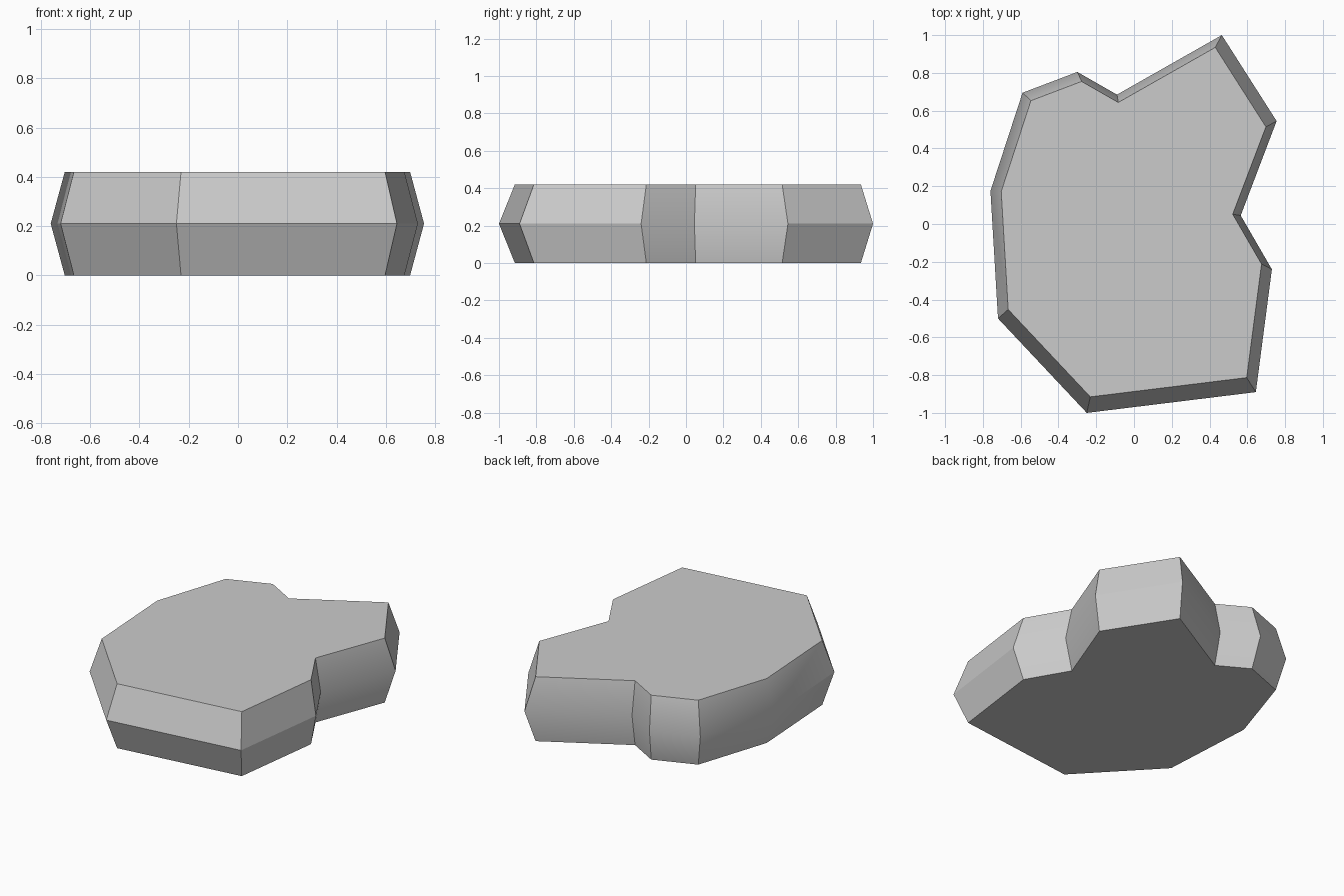
import bpy
import bmesh
import math

cube = bpy.data.objects.get("Cube")
if cube:
    bpy.data.objects.remove(cube, do_unlink=True)

# Plain grey stone
stone = bpy.data.materials.new("stone_grey")
stone.use_nodes = True
grey = (0.6, 0.6, 0.6, 1)
stone.diffuse_color = grey
stone.node_tree.nodes["Principled BSDF"].inputs["Base Color"].default_value = grey

# Outline of the slab at its widest, counter-clockwise from above
OUTLINE = [(-0.25, -1.0), (0.645, -0.89), (0.73, -0.24), (0.565, 0.045),
           (0.755, 0.545), (0.465, 1.0), (-0.09, 0.685), (-0.3, 0.805),
           (-0.59, 0.695), (-0.76, 0.175), (-0.72, -0.5)]
HEIGHT = 0.42
TAPER = 0.925

bm = bmesh.new()


def ring(z, scale, shift):
    return [bm.verts.new((x * scale, y * scale + shift, z)) for x, y in OUTLINE]


# Three stacked rings: narrow base, wide waist, narrow top
rings = [ring(0, TAPER, 0.01), ring(HEIGHT / 2, 1, 0), ring(HEIGHT, TAPER, 0.01)]
count = len(OUTLINE)
for low, high in zip(rings, rings[1:]):
    for i in range(count):
        j = (i + 1) % count
        bm.faces.new((low[i], low[j], high[j], high[i]))

# Flat caps
bm.faces.new(rings[2])
bm.faces.new(reversed(rings[0]))
bm.normal_update()

mesh = bpy.data.meshes.new("rock_slab")
bm.to_mesh(mesh)
bm.free()
mesh.materials.append(stone)
slab = bpy.data.objects.new("rock_slab", mesh)
bpy.context.collection.objects.link(slab)

# Soft shading on shallow edges, crisp on the rest
bpy.ops.object.select_all(action="DESELECT")
slab.select_set(True)
bpy.context.view_layer.objects.active = slab
bpy.ops.object.shade_smooth_by_angle(angle=math.radians(30))
